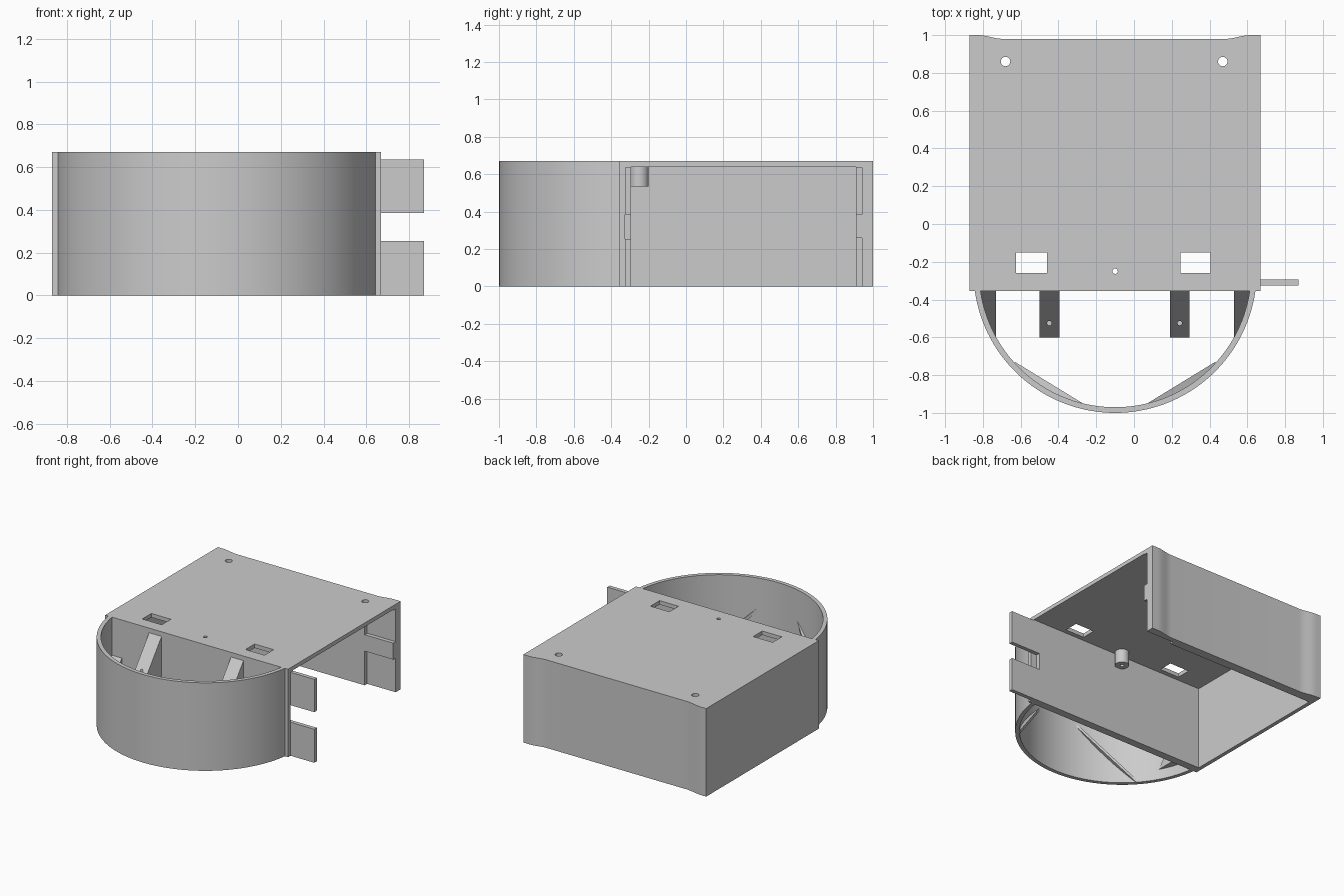
import bpy, bmesh, math
from mathutils import Vector

cube = bpy.data.objects.get("Cube")
if cube:
    bpy.data.objects.remove(cube, do_unlink=True)

grey = bpy.data.materials.new("plain grey")
grey.use_nodes = True
grey.diffuse_color = (0.6, 0.6, 0.6, 1)
grey.node_tree.nodes["Principled BSDF"].inputs["Base Color"].default_value = grey.diffuse_color

CX, CY, R, WALL = -0.1, -0.25, 0.75, 0.03
LEFT, RIGHT, FRONT, TOP = -0.87, 0.67, -0.355, 0.67


def prism(name, outline, lo, hi, axis="z"):
    """Extrude an outline: (x, y) along z, or (y, z) along x."""
    place = (lambda a, b, c: (a, b, c)) if axis == "z" else (lambda a, b, c: (c, a, b))
    bm = bmesh.new()
    face = bm.faces.new([bm.verts.new(place(a, b, lo)) for a, b in outline])
    new = bmesh.ops.extrude_face_region(bm, geom=[face])["geom"]
    shift = Vector(place(0, 0, hi - lo))
    bmesh.ops.translate(bm, vec=shift, verts=[v for v in new if isinstance(v, bmesh.types.BMVert)])
    bmesh.ops.recalc_face_normals(bm, faces=bm.faces)
    mesh = bpy.data.meshes.new(name)
    bm.to_mesh(mesh)
    bm.free()
    mesh.materials.append(grey)
    obj = bpy.data.objects.new(name, mesh)
    bpy.context.collection.objects.link(obj)
    return obj


def box(name, x, y, z):
    return prism(name, [(x[0], y[0]), (x[1], y[0]), (x[1], y[1]), (x[0], y[1])], *z)


def disc(name, x, y, radius, z, sides=32):
    turn = [2 * math.pi * i / sides for i in range(sides)]
    return prism(name, [(x + radius * math.cos(a), y + radius * math.sin(a)) for a in turn], *z)


def cut(obj, cutters, operation="DIFFERENCE"):
    for c in cutters:
        c.hide_render = True
        mod = obj.modifiers.new("cut", "BOOLEAN")
        mod.object, mod.operation, mod.solver = c, operation, "EXACT"
    bpy.context.view_layer.objects.active = obj
    for mod in list(obj.modifiers):
        bpy.ops.object.modifier_apply(modifier=mod.name)
    for c in cutters:
        bpy.data.objects.remove(c, do_unlink=True)


def smooth(obj):
    bpy.ops.object.select_all(action="DESELECT")
    obj.select_set(True)
    bpy.context.view_layer.objects.active = obj
    bpy.ops.object.shade_smooth_by_angle(angle=math.radians(30))


def back_edge():
    """Rear outline: raised at both corners, easing to a flat middle."""
    def ease(x0, x1, y0, y1, n=8):
        return [(x0 + (x1 - x0) * i / n, y0 + (y1 - y0) * (1 - math.cos(math.pi * i / n)) / 2)
                for i in range(n + 1)]
    return ([(RIGHT, 1)] + ease(0.62, 0.48, 1, 0.98)
            + ease(-0.69, -0.83, 0.98, 1) + [(LEFT, 1)])


# Housing: top plate, back, left and front walls, open below and on one side
housing = prism("housing", [(LEFT, FRONT), (RIGHT, FRONT)] + back_edge(), 0, TOP)
cutters = [box("cavity", (LEFT + WALL, 1.5), (-0.295, 0.91), (-0.5, TOP - WALL))]
cutters += [box("window", x, (-0.26, -0.15), (0.5, 0.8)) for x in ((-0.625, -0.46), (0.245, 0.405))]
cutters += [disc("screw_hole", x, 0.86, 0.025, (0.5, 0.8)) for x in (-0.68, 0.47)]
cutters += [disc("centre_hole", CX, CY, 0.014, (0.5, 0.8))]
# Slots in the back wall that take matching tabs
cutters += [box("slot", (0.43, 0.9), (0.85, 0.94), z) for z in ((-0.1, 0.26), (0.385, 0.635))]
# Notch between the two tabs
cutters += [box("notch", (0.62, 0.9), (-0.325, -0.2), (0.255, 0.385))]
cut(housing, cutters)
smooth(housing)

# Tabs on the front wall
for label, z in (("lower", (0, 0.255)), ("upper", (0.385, 0.635))):
    box(label + "_tab", (RIGHT - 0.04, 0.87), (-0.325, -0.295), z)

# Hollow boss under the top plate
boss = disc("boss", CX, CY, 0.05, (0.535, TOP - WALL))
cut(boss, [disc("bore", CX, CY, 0.014, (0.4, 0.8))])
smooth(boss)


# Curved front wall
def arc(radius, y_end, n=64):
    a0 = math.asin((y_end - CY) / radius)
    return [(CX + radius * math.cos(a0 + (-math.pi - 2 * a0) * i / n),
             CY + radius * math.sin(a0 + (-math.pi - 2 * a0) * i / n)) for i in range(n + 1)]


ring = prism("curved_front", arc(R, FRONT) + arc(R - WALL, FRONT)[::-1], 0, TOP)
smooth(ring)

# Sloped brackets on the front wall with a blind screw hole
for side, x in (("right", -0.5), ("left", 0.19)):
    bracket = prism(side + "_bracket", [(FRONT, 0.635), (-0.6, 0.32), (FRONT, 0.32)], x, x + 0.105, "x")
    cut(bracket, [disc("pilot", x + 0.052, -0.525, 0.012, (0.34, 0.7), 16)])

# Side gussets trimmed to the curved wall
for side, x in (("right", -0.85), ("left", 0.53)):
    gusset = prism(side + "_gusset", [(FRONT, 0.38), (-0.6, 0.08), (FRONT, 0.08)], x, x + 0.12, "x")
    cut(gusset, [disc("trim", CX, CY, R - 0.01, (-0.5, 1), 96)], "INTERSECT")

# Slanted ribs inside the curved wall
for side, s in (("right", -1), ("left", 1)):
    a, b = Vector((s * 0.53, -0.48, 0)), Vector((s * 0.17, -0.70, 0.41))
    centre = Vector((CX, CY, 0))
    a, b = a + centre, b + centre
    out = Vector((s * 0.22, -0.36, 0)).normalized() * 0.045
    rib = prism(side + "_rib", [(0, 0), (1, 0), (1, 1), (0, 1)], 0, 1)
    for v in rib.data.vertices:
        u = v.co.copy()
        v.co = a.lerp(b, u.x) + out * u.y + Vector((0, 0, 0.025 * u.z))
    bm = bmesh.new()
    bm.from_mesh(rib.data)
    bmesh.ops.recalc_face_normals(bm, faces=bm.faces)
    bm.to_mesh(rib.data)
    bm.free()
    cut(rib, [disc("trim", CX, CY, R - 0.01, (-0.5, 1), 96)], "INTERSECT")
